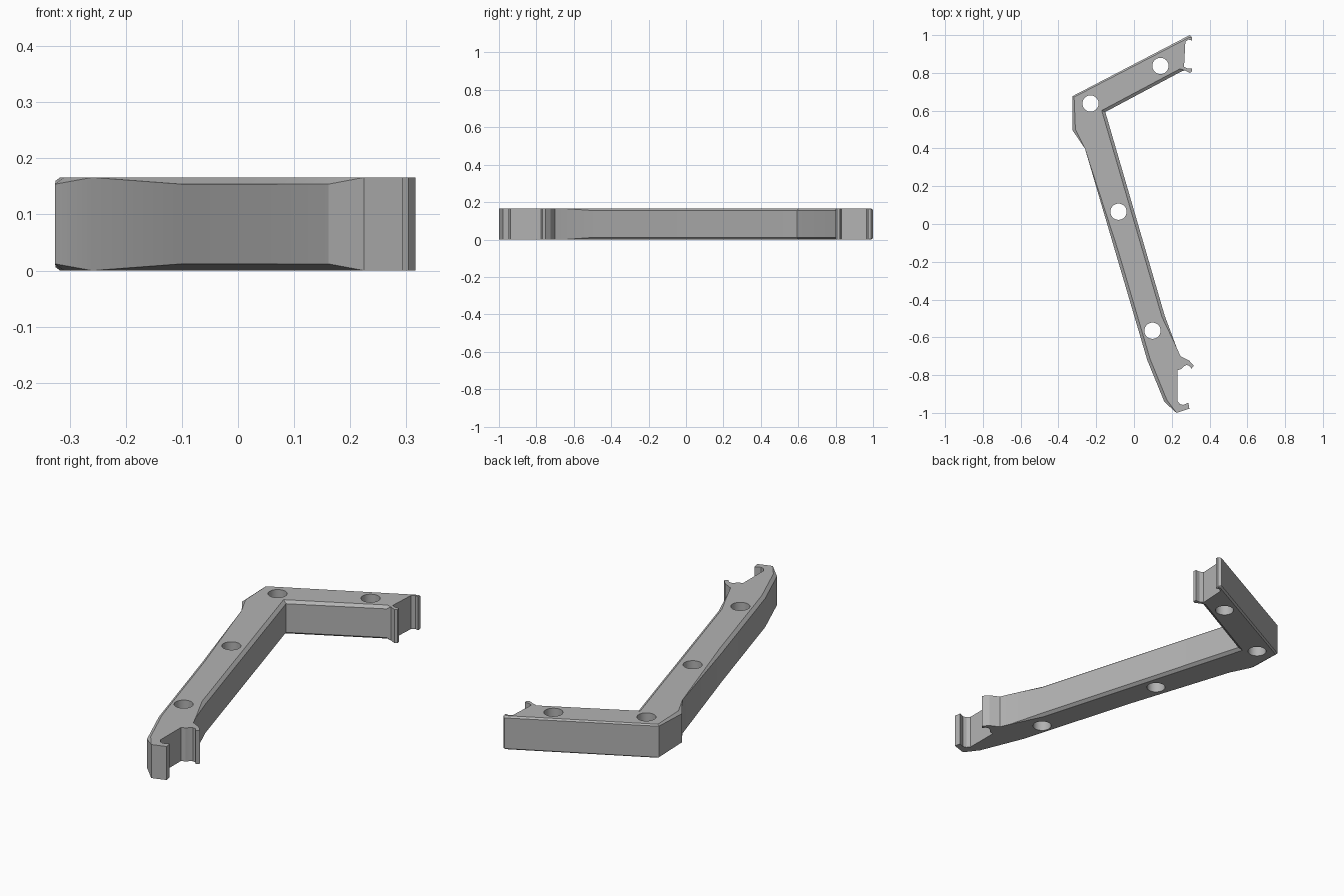
import bpy
import bmesh
from math import cos, sin, tau
from mathutils import Vector

cube = bpy.data.objects.get("Cube")
if cube:
    bpy.data.objects.remove(cube)

HEIGHT, DROP, INSET = 0.166, 0.012, 0.016
HOLE_RADIUS, HOLE_SIDES = 0.043, 48

grey = bpy.data.materials.new("plain_grey")
grey.use_nodes = True
colour = (0.45, 0.45, 0.45, 1)
grey.diffuse_color = colour
grey.node_tree.nodes["Principled BSDF"].inputs["Base Color"].default_value = colour

# Clockwise outline: x, y, amount of edge chamfer
outline = [
    # upper arm end with its two small hooks
    (0.295, 1.0, 0.6), (0.308, 0.988, 0.3), (0.306, 0.972, 0), (0.288, 0.976, 0),
    (0.272, 0.965, 0), (0.265, 0.832, 0), (0.284, 0.823, 0), (0.306, 0.824, 0),
    (0.308, 0.808, 0), (0.296, 0.8, 0), (0.268, 0.814, 0), (0.25, 0.807, 1),
    # inner corner and inner side of the long arm
    (-0.152, 0.593, 1), (0.163, -0.487, 1), (0.226, -0.655, 0), (0.246, -0.7, 0),
    # lower end claw
    (0.293, -0.724, 0), (0.316, -0.75, 0), (0.304, -0.766, 0), (0.293, -0.75, 0),
    (0.277, -0.746, 0), (0.262, -0.755, 0), (0.25, -0.768, 0), (0.23, -0.774, 0),
    (0.23, -0.937, 0), (0.243, -0.953, 0), (0.26, -0.958, 0), (0.288, -0.946, 0),
    (0.293, -0.978, 0), (0.225, -1.0, 0),
    # outer side of the long arm and the outer corner
    (0.161, -0.942, 1), (0.07, -0.72, 1), (-0.1, -0.143, 1), (-0.26, 0.4, 0),
    (-0.326, 0.497, 1), (-0.325, 0.677, 0.5),
]
holes = [(-0.23, 0.638), (0.14, 0.837), (-0.082, 0.065), (0.098, -0.565)]


def inward(i):
    """Mitred inward direction at an outline corner."""
    a, b, c = (Vector(outline[j % len(outline)][:2]) for j in (i - 1, i, i + 1))
    d1, d2 = (b - a).normalized(), (c - b).normalized()
    n1, n2 = Vector((d1.y, -d1.x)), Vector((d2.y, -d2.x))
    return (n1 + n2) / max(1 + n1.dot(n2), 0.6)


def wall(bm, low, high):
    """Join two loops with side faces, skipping corners they share."""
    for i in range(len(low)):
        j = (i + 1) % len(low)
        corners = list(dict.fromkeys((low[i], low[j], high[j], high[i])))
        if len(corners) > 2:
            bm.faces.new(corners)


def loop_edges(bm, loop):
    """Edges around a closed loop of vertices."""
    edges = []
    for a, b in zip(loop, loop[1:] + loop[:1]):
        edges.append(bm.edges.get((a, b)) or bm.edges.new((a, b)))
    return edges


# Outer walls, with chamfer bands at the bottom and top
bm = bmesh.new()
rings = [[], [], [], []]
for i, (x, y, amount) in enumerate(outline):
    edge = Vector((x, y))
    flat = edge + inward(i) * INSET * amount
    drop = DROP * amount
    bottom = bm.verts.new((flat.x, flat.y, 0))
    top = bm.verts.new((flat.x, flat.y, HEIGHT))
    lower = bm.verts.new((x, y, drop)) if amount else bottom
    upper = bm.verts.new((x, y, HEIGHT - drop)) if amount else top
    for ring, vert in zip(rings, (bottom, lower, upper, top)):
        ring.append(vert)
for low, high in zip(rings, rings[1:]):
    wall(bm, low, high)
bottom_edges = loop_edges(bm, rings[0])
top_edges = loop_edges(bm, rings[-1])

# Round through holes
for x, y in holes:
    circle = [(x + HOLE_RADIUS * cos(tau * k / HOLE_SIDES),
               y + HOLE_RADIUS * sin(tau * k / HOLE_SIDES)) for k in range(HOLE_SIDES)]
    low = [bm.verts.new((*p, 0)) for p in circle]
    high = [bm.verts.new((*p, HEIGHT)) for p in circle]
    wall(bm, low, high)
    bottom_edges += loop_edges(bm, low)
    top_edges += loop_edges(bm, high)

# Flat bottom and top, filled around the holes
for edges, facing in ((bottom_edges, -1), (top_edges, 1)):
    bmesh.ops.triangle_fill(bm, edges=edges, use_beauty=True, normal=(0, 0, facing))
bmesh.ops.recalc_face_normals(bm, faces=bm.faces)

mesh = bpy.data.meshes.new("angled_bracket")
bm.to_mesh(mesh)
bm.free()
mesh.materials.append(grey)
bracket = bpy.data.objects.new("angled_bracket", mesh)
bpy.context.collection.objects.link(bracket)

bpy.ops.object.select_all(action='DESELECT')
bracket.select_set(True)
bpy.context.view_layer.objects.active = bracket
bpy.ops.object.shade_smooth_by_angle(angle=0.35)
